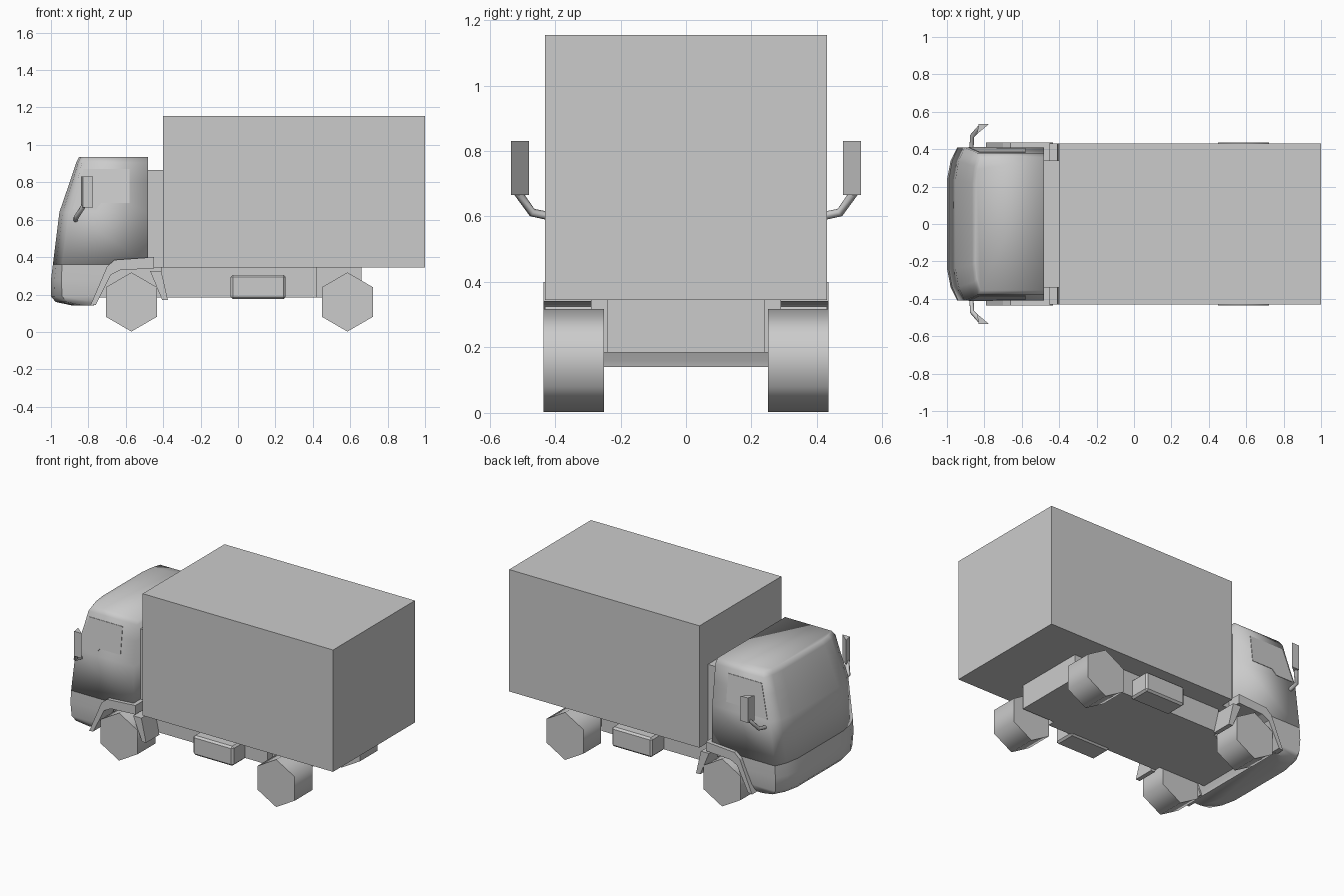
import bpy, bmesh, math
from mathutils import Vector

cube = bpy.data.objects.get("Cube")
if cube:
    bpy.data.objects.remove(cube, do_unlink=True)

grey = bpy.data.materials.new("plain grey")
grey.use_nodes = True
COLOUR = (0.6, 0.6, 0.6, 1)
grey.diffuse_color = COLOUR
grey.node_tree.nodes["Principled BSDF"].inputs["Base Color"].default_value = COLOUR


def finish(name, bm, smooth=None):
    bmesh.ops.recalc_face_normals(bm, faces=bm.faces)
    me = bpy.data.meshes.new(name)
    bm.to_mesh(me)
    bm.free()
    me.materials.append(grey)
    ob = bpy.data.objects.new(name, me)
    bpy.context.collection.objects.link(ob)
    if smooth:
        bpy.ops.object.select_all(action='DESELECT')
        ob.select_set(True)
        bpy.context.view_layer.objects.active = ob
        bpy.ops.object.shade_smooth_by_angle(angle=math.radians(smooth))
    return ob


def loft(name, rings, smooth=None):
    """Skin matching rings of points and cap both ends."""
    bm = bmesh.new()
    loops = [[bm.verts.new(p) for p in ring] for ring in rings]
    for a, b in zip(loops, loops[1:]):
        for i in range(len(a)):
            j = (i + 1) % len(a)
            bm.faces.new((a[i], a[j], b[j], b[i]))
    bm.faces.new(loops[0])
    bm.faces.new(loops[-1])
    return finish(name, bm, smooth)


def box(name, x0, x1, y0, y1, z0, z1, bevel=0):
    ring = [(x0, y0), (x1, y0), (x1, y1), (x0, y1)]
    ob = loft(name, [[(x, y, z) for x, y in ring] for z in (z0, z1)])
    if bevel:
        mod = ob.modifiers.new("Bevel", 'BEVEL')
        mod.width = bevel
        mod.segments = 1
    return ob


def side_prism(name, profile, y0, y1, smooth=None):
    """Extrude an (x, z) profile along y."""
    return loft(name, [[(x, y, z) for x, z in profile] for y in (y0, y1)], smooth)


def cab_ring(z, front, half, corner, back):
    """Plan outline of the cab with a rounded nose."""
    side = [(front, half * 0.58), (front + corner * 0.35, half * 0.82),
            (front + corner, half), (back, half)]
    pts = side + [(x, -y) for x, y in reversed(side)]
    return [(x, y, z) for x, y in pts]


# Cargo body and chassis
box("cargo_box", -0.4, 1.0, -0.43, 0.43, 0.345, 1.155)
box("chassis_front", -0.8, -0.41, -0.25, 0.25, 0.185, 0.4)
box("chassis_middle", -0.41, 0.42, -0.29, 0.29, 0.185, 0.345)
box("chassis_rear", 0.42, 0.66, -0.24, 0.24, 0.185, 0.345)
box("cab_rear_housing", -0.49, -0.4, -0.34, 0.34, 0.345, 0.865)

# Cab shell: upper body and bumper section
loft("cab_upper", [cab_ring(*r, -0.48) for r in (
    (0.36, -0.99, 0.41, 0.05), (0.64, -0.955, 0.41, 0.05),
    (0.8, -0.9, 0.39, 0.04), (0.905, -0.865, 0.377, 0.03),
    (0.935, -0.85, 0.355, 0.03))], 100)
loft("cab_bumper", [cab_ring(*r) for r in (
    (0.14, -0.88, 0.38, 0.05, -0.77), (0.16, -0.975, 0.395, 0.06, -0.765),
    (0.19, -1.0, 0.405, 0.06, -0.75), (0.28, -1.0, 0.41, 0.055, -0.71),
    (0.36, -0.99, 0.41, 0.05, -0.67))], 50)

# Profiles shared by both sides
fender = [(-0.79, 0.14), (-0.70, 0.35), (-0.66, 0.385), (-0.45, 0.4),
          (-0.45, 0.34), (-0.63, 0.33), (-0.68, 0.305), (-0.76, 0.145)]
mudflap = [(-0.47, 0.325), (-0.41, 0.325), (-0.375, 0.17), (-0.405, 0.17)]
window = [(-0.825, 0.87), (-0.58, 0.87), (-0.58, 0.69), (-0.73, 0.69),
          (-0.76, 0.655), (-0.885, 0.655)]
mirror = [(-0.83, 0.535), (-0.775, 0.535), (-0.84, 0.48)]
arm = [(-0.87, 0.39, 0.595), (-0.865, 0.47, 0.612), (-0.825, 0.515, 0.675)]
hexagon = [(0.158 * math.sin(i * math.pi / 3), 0.16 + 0.158 * math.cos(i * math.pi / 3))
           for i in range(6)]

for side, s in (("right", -1), ("left", 1)):
    side = "far" if s > 0 else "near"

    # Wheels
    for end, cx in (("front", -0.57), ("rear", 0.585)):
        side_prism(f"{end}_wheel_{side}", [(cx + x, z) for x, z in hexagon],
                   s * 0.25, s * 0.435, 65)

    # Wheel arch, mudflap and side tank
    side_prism(f"fender_{side}", fender, s * 0.29, s * 0.435)
    side_prism(f"mudflap_{side}", mudflap, s * 0.29, s * 0.43)
    box(f"side_tank_{side}", -0.04, 0.255, *sorted((s * 0.27, s * 0.42)),
        0.175, 0.305, 0.012)

    # Side window plate lying on the sloping door
    loft(f"side_window_{side}", [
        [(x, s * (0.41 - 0.125 * (z - 0.64) + d), z) for x, z in window]
        for d in (-0.003, 0.003)])

    # Mirror and its bent arm
    loft(f"mirror_{side}", [[(x, s * y, z) for x, y in mirror]
                            for z in (0.665, 0.83)])
    rings = []
    for i, p in enumerate(arm):
        a, b = Vector(arm[max(i - 1, 0)]), Vector(arm[min(i + 1, 2)])
        t = (b - a).normalized()
        u = t.cross(Vector((1, 0, 0))).normalized()
        v = t.cross(u)
        ring = [Vector(p) + 0.013 * (math.cos(k * math.pi / 3) * u +
                                     math.sin(k * math.pi / 3) * v) for k in range(6)]
        rings.append([(q.x, s * q.y, q.z) for q in ring])
    loft(f"mirror_arm_{side}", rings, 65)
